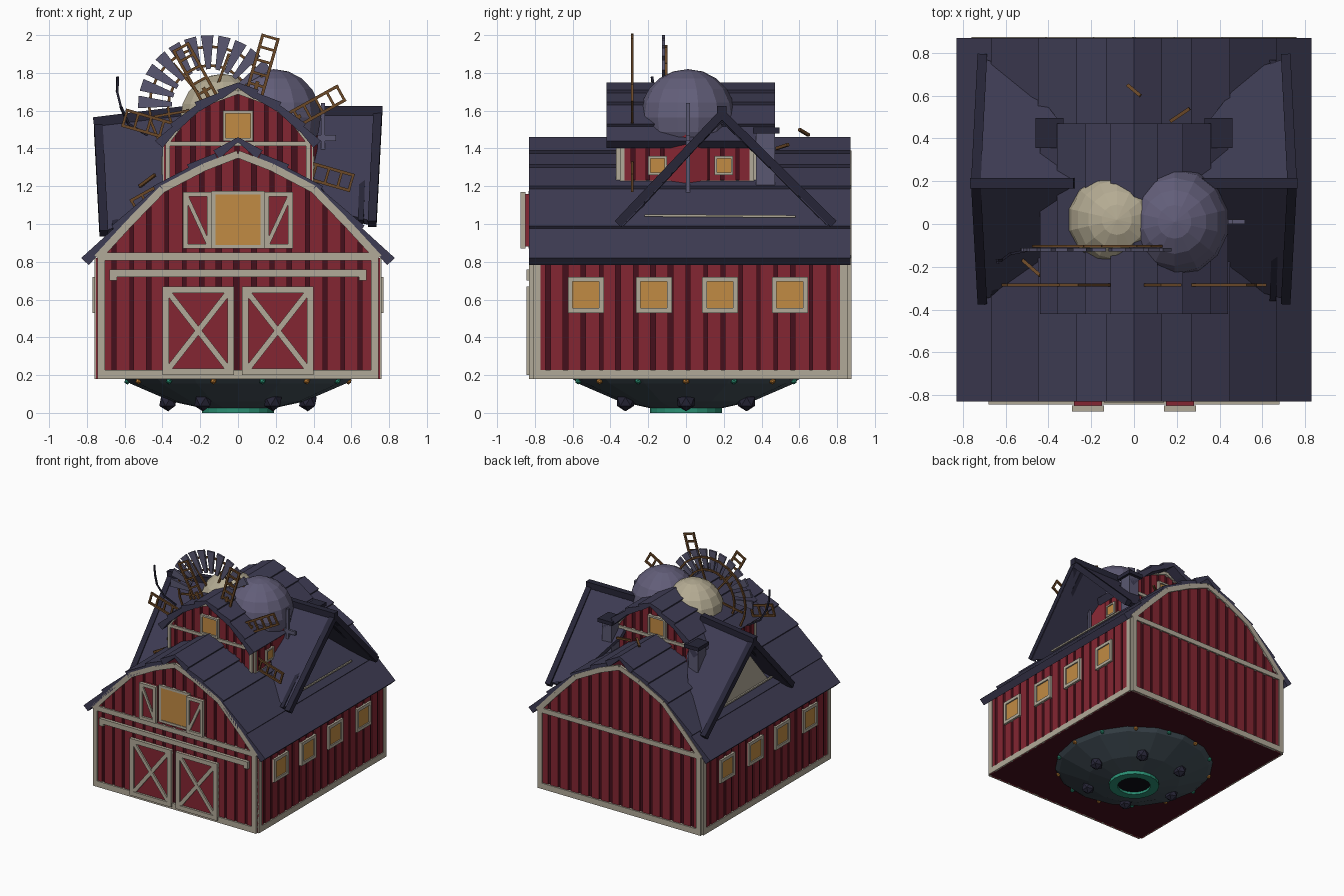
import bpy, bmesh, math, random
from mathutils import Vector, Matrix

if "Cube" in bpy.data.objects:
    bpy.data.objects.remove(bpy.data.objects["Cube"])
random.seed(4)
HEX = dict(red='832a35', dark='471722', cream='b0a897', roof='403e54', roof_dark='2b2a3a', pane='c08a45',
           wood='6b4a2c', steel='5a5870', dome='625e78', light_dome='b3aa92', hull='46525a', green='2f8f74',
           black='15151c', orange='b87935')
MATS, PARTS = {}, {}
for k, h in HEX.items():
    c = [(int(h[i:i + 2], 16) / 255) ** 2.2 for i in (0, 2, 4)]
    MATS[k] = bpy.data.materials.new(k)
    MATS[k].diffuse_color = (*c, 1)

def part(name, mat):
    return PARTS.setdefault(name, (bmesh.new(), mat))[0]

def prism(bm, pts, a, b, axis='y'):
    """Polygon in (x,z) swept along y, or in (y,z) swept along x."""
    f = (lambda p, t: (p[0], t, p[1])) if axis == 'y' else (lambda p, t: (t, p[0], p[1]))
    A, B = [bm.verts.new(f(p, a)) for p in pts], [bm.verts.new(f(p, b)) for p in pts]
    bm.faces.new(A)
    bm.faces.new(B[::-1])
    for i in range(len(pts)):
        j = (i + 1) % len(pts)
        bm.faces.new((A[i], A[j], B[j], B[i]))

def rect(bm, x0, x1, z0, z1, a, b, axis='y'):
    prism(bm, [(x0, z0), (x1, z0), (x1, z1), (x0, z1)], a, b, axis)

def strip(bm, p, q, w, a, b, axis='y'):
    p, q = Vector(p), Vector(q)
    n = Vector((p.y - q.y, q.x - p.x)).normalized() * w / 2
    prism(bm, [p - n, q - n, q + n, p + n], a, b, axis)

def frame(bm, x0, x1, z0, z1, w, a, b, axis='y'):
    for z in (z0, z1 - w):
        rect(bm, x0, x1, z, z + w, a, b, axis)
    for x in (x0, x1 - w):
        rect(bm, x, x + w, z0, z1, a, b, axis)

def bar(bm, p, q, w):
    p, q = Vector(p), Vector(q)
    M = Matrix.Translation((p + q) / 2) @ (q - p).to_track_quat('Z', 'Y').to_matrix().to_4x4()
    bmesh.ops.create_cube(bm, size=1, matrix=M @ Matrix.Diagonal((w, w, (q - p).length, 1)))

def slab(bm, pts, t):
    P = [Vector(p) for p in pts]
    n = (P[1] - P[0]).cross(P[2] - P[0]).normalized()
    n *= -t if n.z > 0 else t
    A, B = [bm.verts.new(p) for p in P], [bm.verts.new(p + n) for p in P]
    bm.faces.new(A)
    bm.faces.new(B[::-1])
    for i in range(len(P)):
        j = (i + 1) % len(P)
        bm.faces.new((A[i], A[j], B[j], B[i]))

def lathe(bm, prof, n):
    rings = [[bm.verts.new((r * math.cos(2 * math.pi * i / n), r * math.sin(2 * math.pi * i / n), z))
              for i in range(n)] for r, z in prof]
    for A, B in zip(rings, rings[1:]):
        for i in range(n):
            bm.faces.new((A[i], A[(i + 1) % n], B[(i + 1) % n], B[i]))

def height(W, x):
    x = abs(x)
    for (x1, z1), (x0, z0) in zip(W, W[1:]):
        if x0 <= x <= x1:
            return z0 + (z1 - z0) * (x - x0) / (x1 - x0)
    return W[0][1]

def barn(name, W, R, z0, y0, y1, ry0, ry1, step, tw):
    """Walls with boards, arch trim and a stepped gambrel roof."""
    hw, eave = W[0]
    prism(part(name + '_walls', 'dark'), [(-hw, z0), (hw, z0)] + W + [(-x, z) for x, z in W[-2::-1]], y0, y1)
    boards, trim, roof = part(name + '_boards', 'red'), part(name + '_trim', 'cream'), part(name + '_roof', 'roof')
    n = round(2 * hw / step)
    for y, d in ((y0, -1), (y1, 1)):
        for i in range(n):
            a = -hw + 2 * hw * i / n + .005
            b = a + 2 * hw / n - random.uniform(.018, .03)
            top = [(0, W[-1][1])] if a < 0 < b else []
            prism(boards, [(a, z0), (b, z0), (b, height(W, b))] + top + [(a, height(W, a))], y, y + d * .01)
        t = y + d * .02
        for s in (1, -1):
            for p, q in zip(W, W[1:]):
                strip(trim, (s * p[0], p[1]), (s * q[0], q[1]), tw, y, t)
            rect(trim, s * hw, s * (hw - tw), z0, eave, y, t)
        rect(trim, -hw, hw, eave - tw * .3, eave + tw * .7, y, t)
        rect(trim, -hw, hw, z0, z0 + tw * 1.2, y, t)
    n = round((y1 - y0) / step)
    for s in (1, -1):
        for i in range(n):
            a = y0 + (y1 - y0) * i / n
            rect(boards, a, a + step - random.uniform(.018, .03), z0, eave, s * hw, s * (hw + .008), 'x')
        rect(trim, y0, y1, z0, z0 + tw * 1.2, s * hw, s * (hw + .014), 'x')
        for y in (y0, y1 - tw):
            rect(trim, y, y + tw, z0, eave, s * hw, s * (hw + .014), 'x')
        for (xa, za), (xb, zb) in zip(R, R[1:]):
            d = Vector((xb - xa, zb - za)).normalized()
            nrm = Vector((d.y, -d.x)) if -d.x > 0 else Vector((-d.y, d.x))
            a, b = Vector((xa, za)), Vector((xb, zb))
            quad = [a, b - nrm * .018, b - nrm * .05, a - nrm * .055]
            prism(roof, [(s * max(p.x, 0), p.y) for p in quad], ry0, ry1)

W1 = [(.745, .82), (.58, 1.0), (.4, 1.185), (.18, 1.3), (0, 1.37)]
R1 = [(.83, .82), (.67, .99), (.45, 1.2), (.27, 1.315), (.13, 1.39), (0, 1.475)]
W2 = [(.385, 1.42), (.3, 1.53), (.18, 1.635), (0, 1.7)]
R2 = [(.44, 1.44), (.36, 1.53), (.23, 1.645), (.11, 1.71), (0, 1.765)]
barn('barn', W1, R1, .18, -.81, .855, -.83, .87, .095, .04)
barn('cupola', W2, R2, 1.2, -.35, .36, -.42, .47, .08, .025)

# windows
frames, panes = part('window_frames', 'cream'), part('window_panes', 'pane')
def window(c, z, h, w, t, pos, d, axis):
    frame(frames, c - h, c + h, z - h, z + h, w, pos, pos + d * t, axis)
    rect(panes, c - h + w, c + h - w, z - h + w, z + h - w, pos, pos + d * t * .6, axis)
for s in (1, -1):
    for y in (-.53, -.17, .18, .55):
        window(y, .625, .095, .025, .025, s * .745, s, 'x')
    for y in (-.15, .2):
        window(y, 1.31, .05, .013, .02, s * .385, s, 'x')
    window(0, 1.52, .08, .015, .03, -.35 if s > 0 else .36, -s, 'y')

# loft window and shutters
frame(frames, -.14, .14, .87, 1.175, .02, -.81, -.835)
rect(panes, -.13, .13, .88, 1.16, -.81, -.83)
shut, door = part('shutters', 'cream'), part('door_trim', 'cream')
panel = part('door_panels', 'red')
for s in (1, -1):
    x0, x1 = sorted((s * .14, s * .29))
    frame(shut, x0, x1, .87, 1.17, .025, -.85, -.877)
    strip(shut, (s * .155, .89), (s * .275, 1.15), .022, -.85, -.872)
    rect(panel, x0 + .01, x1 - .01, .88, 1.16, -.82, -.86)
    # barn doors
    x0, x1 = sorted((s * .02, s * .40))
    frame(door, x0, x1, .2, .67, .035, -.82, -.845)
    strip(door, (x0 + .03, .23), (x1 - .03, .64), .03, -.82, -.84)
    strip(door, (x0 + .03, .64), (x1 - .03, .23), .03, -.82, -.841)
    rect(panel, x0, x1, .2, .67, -.82, -.828)
    rect(door, s * .68, s * .64, .7, .73, -.82, -.845)
rect(door, -.68, .68, .72, .76, -.82, -.845)

# open side dormers
for s, top, low in ((1, 1.6, 1.01), (-1, 1.54, .96)):
    panels = part('dormer_roof', 'roof')
    beams = part('dormer_rafters', 'roof_dark')
    for y, yi in ((-.36, -.02), (.78, .42)):
        slab(panels, [(s * .76, .19, top), (s * .28, .19, 1.6), (s * .3, yi, 1.38),
                      (s * .54, y * .9 + .02, low + .05), (s * .73, y, low)], .035)
        bar(beams, (s * .74, .19, top - .02), (s * .71, y, low - .01), .045)
        bar(beams, (s * .67, .19, top - .04), (s * .65, y * .97, low), .03)
    bar(beams, (s * .765, .19, top), (s * .28, .19, 1.6), .05)
    bar(part('dormer_sill', 'cream'), (s * .63, -.22, 1.045), (s * .63, .58, 1.04), .012)
prism(part('dormer_gable', 'cream'), [(-.2, 1.02), (.58, 1.02), (.19, 1.49)], -.62, -.6, 'x')

# twin silo domes
for name, mat, x, y, z, r in (('silo_dome_right', 'dome', .19, .01, 1.565, .255),
                              ('silo_dome_left', 'light_dome', -.08, .02, 1.565, .23)):
    bmesh.ops.create_uvsphere(part(name, mat), u_segments=14, v_segments=10, radius=r, matrix=Matrix.Translation((x, y, z)))
bmesh.ops.create_cone(part('silo', 'red'), cap_ends=True, segments=12, radius1=.22, radius2=.22, depth=.3,
                      matrix=Matrix.Translation((.2, 0, 1.34)))

# chimneys
ch = part('chimneys', 'steel')
for s in (1, -1):
    x0, x1 = sorted((s * .35, s * .44))
    rect(ch, x0, x1, 1.15, 1.48, .37, .47)
    rect(part('chimney_caps', 'roof_dark'), x0 - .02, x1 + .02, 1.48, 1.51, .355, .495)

# wind wheel with fan blades
fan, ring = part('wheel_blades', 'steel'), part('wheel_rings', 'wood')
C = Vector((-.15, 1.62))
pol = lambda c, r, a: c + Vector((math.cos(math.radians(a)), math.sin(math.radians(a)))) * r
for a in range(36, 186, 14):
    prism(fan, [pol(C, .2, a - 3.5), pol(C, .38, a - 5), pol(C, .38, a + 5), pol(C, .2, a + 3.5)], -.128, -.112)
for a in range(0, 360, 15):
    for r in (.22, .32):
        if r < .3 or a < 225:
            strip(ring, pol(C, r, a), pol(C, r, a + 15), .014, -.11, -.098)
for a in range(10, 370, 60):
    strip(ring, C, pol(C, .3, a), .014, -.11, -.098)

# ladder sails
sail, H = part('ladder_sails', 'wood'), Vector((0, 1.39))
for a in (-16, 29, 74, 119, 164, 209):
    d = pol(Vector((0, 0)), 1, a)
    n = Vector((-d.y, d.x)) * .042
    for k in (1, -1):
        strip(sail, H + d * .3 + n * k, H + d * .63 + n * k, .016, -.292, -.278)
    for r in (.36, .42, .49, .56, .622):
        strip(sail, H + d * r - n, H + d * r + n, .014, -.292, -.278)
    strip(sail, H, H + d * .38, .02, -.292, -.278)

# vane pole, twigs and splinters
pole = part('vane_pole', 'steel')
bar(pole, (.45, .01, 1.12), (.45, .01, 1.64), .022)
rect(pole, .36, .52, 1.44, 1.47, 0, .02)
twig = part('twigs', 'roof_dark')
path = [(-.48, -.12, 1.47), (-.58, -.14, 1.53), (-.62, -.17, 1.62), (-.64, -.17, 1.7), (-.637, -.18, 1.78)]
for p, q in zip(path, path[1:]):
    bar(twig, p, q, .012)
chips = part('splinters', 'wood')
for p, q in (((-.52, -.17, 1.2), (-.44, -.24, 1.26)), ((-.03, .65, 1.47), (.03, .6, 1.5)),
             ((.17, .48, 1.4), (.26, .54, 1.42)), ((-.5, -.06, 1.17), (-.36, -.12, 1.27))):
    bar(chips, p, q, .016)

# saucer underneath
lathe(part('saucer_hull', 'hull'), [(.01, .18), (.6, .18), (.57, .155), (.35, .06), (.19, .025), (.01, .025)], 16)
lathe(part('saucer_ring', 'green'), [(.19, .03), (.19, 0), (.125, 0), (.125, .03)], 20)
lathe(part('saucer_port', 'black'), [(.125, .02), (.002, .02)], 20)
for i in range(6):
    a = i * math.pi / 3
    bmesh.ops.create_icosphere(part('saucer_pods', 'roof_dark'), subdivisions=1, radius=.052,
                               matrix=Matrix.Translation((.37 * math.cos(a), .37 * math.sin(a), .06)))
for i in range(14):
    a = i * math.pi / 7
    bm = part('rim_lights_green', 'green') if i % 2 else part('rim_lights_orange', 'orange')
    bmesh.ops.create_icosphere(bm, subdivisions=1, radius=.018,
                               matrix=Matrix.Translation((.585 * math.cos(a), .585 * math.sin(a), .168)))

# build the objects
for name, (bm, mat) in PARTS.items():
    bmesh.ops.recalc_face_normals(bm, faces=bm.faces)
    me = bpy.data.meshes.new(name)
    bm.to_mesh(me)
    bm.free()
    me.materials.append(MATS[mat])
    bpy.context.collection.objects.link(bpy.data.objects.new(name, me))

for m in bpy.data.materials:
    if m.users and not m.is_grease_pencil:
        m.use_nodes = True
        m.node_tree.nodes["Principled BSDF"].inputs["Base Color"].default_value = m.diffuse_color
